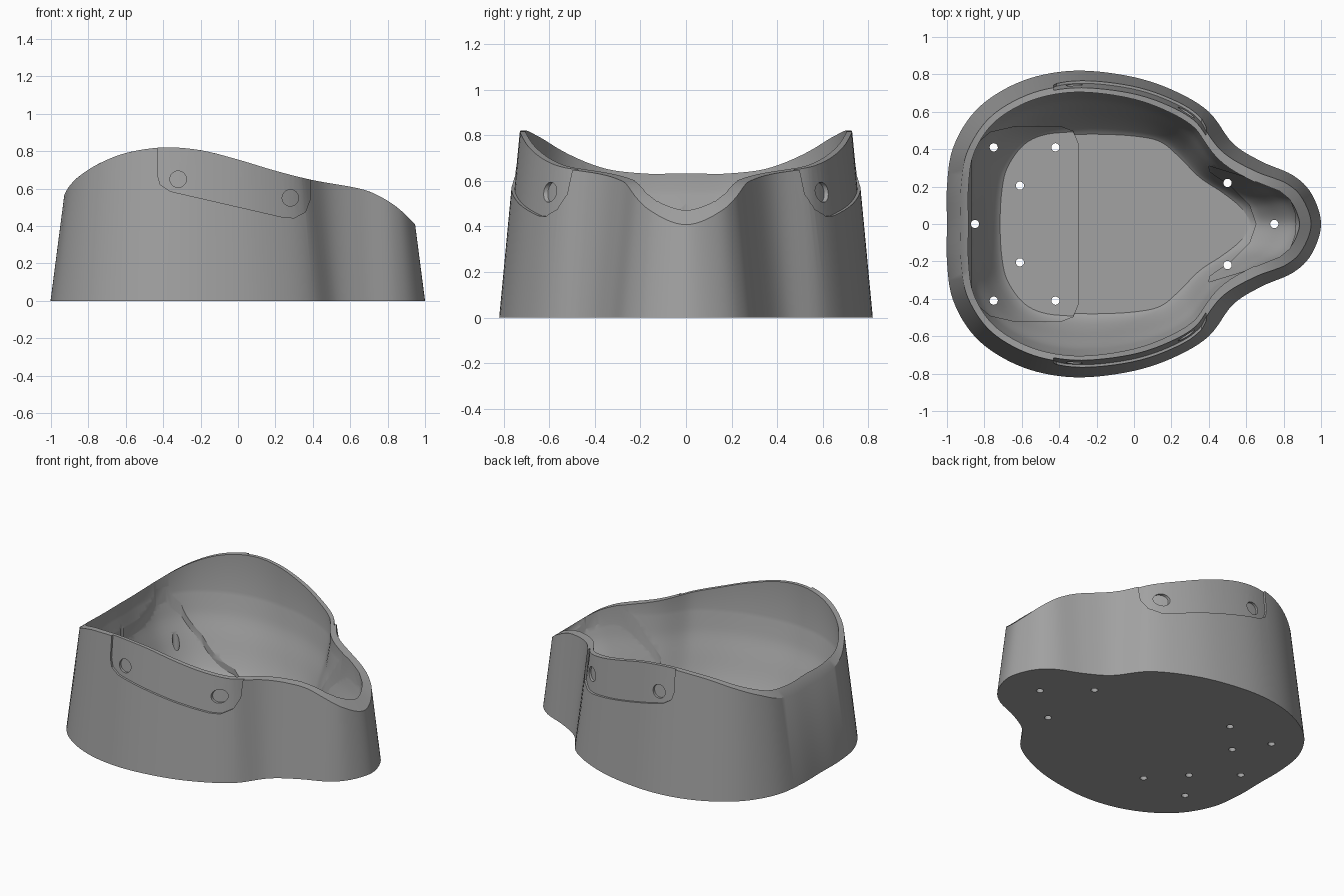
import bpy, bmesh, math
from mathutils import Vector

if "Cube" in bpy.data.objects:
    bpy.data.objects.remove(bpy.data.objects["Cube"])

grey = bpy.data.materials.new("plain grey")
grey.use_nodes = True
tone = (0.36, 0.36, 0.36, 1)
grey.diffuse_color = tone
grey.node_tree.nodes["Principled BSDF"].inputs["Base Color"].default_value = tone


def spline(pts, closed=True, steps=6):
    """Smooth curve through 2D points."""
    n, out = len(pts), []
    for i in range(n if closed else n - 1):
        ids = [(i + k) % n if closed else min(max(i + k, 0), n - 1) for k in (-1, 0, 1, 2)]
        a, b, c, d = (Vector(pts[k]) for k in ids)
        for s in range(steps):
            t = s / steps
            out.append(0.5 * (2 * b + (c - a) * t + (2 * a - 5 * b + 4 * c - d) * t ** 2
                              + (3 * b - a - 3 * c + d) * t ** 3))
    return out if closed else out + [Vector(pts[-1])]


def mirrored(half):
    """Complete a half outline that starts and ends on the centre line."""
    return half + [(x, -y) for x, y in reversed(half) if y > 0]


def normals(loop):
    """Outward normals of a clockwise loop."""
    out = []
    for i in range(len(loop)):
        t = (loop[(i + 1) % len(loop)] - loop[i - 1]).normalized()
        out.append(Vector((-t.y, t.x)))
    return out


def loft(name, rings):
    """Closed solid through a stack of rings."""
    bm = bmesh.new()
    loops = [[bm.verts.new(p) for p in ring] for ring in rings]
    n = len(loops[0])
    for a, b in zip(loops, loops[1:]):
        for i in range(n):
            j = (i + 1) % n
            bm.faces.new((a[i], a[j], b[j], b[i]))
    bm.faces.new(loops[0])
    bm.faces.new(loops[-1])
    bmesh.ops.recalc_face_normals(bm, faces=bm.faces)
    me = bpy.data.meshes.new(name)
    bm.to_mesh(me)
    bm.free()
    me.materials.append(grey)
    ob = bpy.data.objects.new(name, me)
    bpy.context.collection.objects.link(ob)
    return ob


def plan_prism(name, pts, low, high):
    return loft(name, [[(x, y, z) for x, y in pts] for z in (low, high)])


def side_prism(name, pts):
    return loft(name, [[(x, y, z) for x, z in pts] for y in (-1, 1)])


def length(me):
    xs = [v.co.x for v in me.vertices] or [0]
    return max(xs) - min(xs)


def combine(ob, other, operation="DIFFERENCE"):
    """Apply a boolean with the first solver that keeps the part whole; discard the helper."""
    mod = ob.modifiers.new("cut", "BOOLEAN")
    mod.operation, mod.object = operation, other
    done = False
    for solver in ("MANIFOLD", "EXACT"):
        mod.solver = solver
        bpy.context.view_layer.update()
        graph = bpy.context.evaluated_depsgraph_get()
        me = bpy.data.meshes.new_from_object(ob.evaluated_get(graph))
        if length(me) > 0.8 * length(ob.data):
            done = True
            break
    ob.modifiers.clear()
    if done:
        ob.data = me
    bpy.data.objects.remove(other)
    return done


def carve(ob, cutter, limit, operation):
    """Trim a cutter against a limiting solid, then cut with it."""
    if combine(cutter, limit, operation):
        combine(ob, cutter)
    else:
        bpy.data.objects.remove(cutter)


# Plan outlines of the base and of the flat inner floor, point for point
base_half = [(-1, 0), (-1, .2), (-.97, .4), (-.87, .58), (-.72, .705), (-.52, .79), (-.28, .82),
             (0, .785), (.22, .71), (.4, .6), (.53, .43), (.68, .335), (.85, .26), (.95, .16), (1, 0)]
floor_half = [(-.7, 0), (-.69, .18), (-.66, .3), (-.58, .41), (-.48, .46), (-.35, .475), (-.2, .48),
              (0, .47), (.14, .44), (.24, .36), (.35, .25), (.47, .17), (.56, .1), (.6, .05), (.62, 0)]
base, floor = spline(mirrored(base_half)), spline(mirrored(floor_half))
base_n, floor_n = normals(base), normals(floor)

# Flowing rim height along the length
rim = spline([(-1.1, .3), (-.96, .5), (-.93, .565), (-.9, .615), (-.85, .665), (-.75, .73), (-.6, .79),
              (-.4, .82), (-.2, .805), (0, .755), (.2, .695), (.4, .645), (.6, .61), (.7, .585),
              (.8, .535), (.88, .475), (.935, .42), (1.1, .25)], False)


def rim_height(x):
    for a, b in zip(rim, rim[1:]):
        if a.x <= x <= b.x:
            return a.y + (b.y - a.y) * (x - a.x) / (b.x - a.x)


def draft_point(p, n, z, inset=0):
    return (*(p - n * (inset + z * (.095 + .035 * n.x ** 2))), z)


def outer_rim():
    ring = []
    for p, n in zip(base, base_n):
        z = 0.5
        for _ in range(12):
            z = (z + rim_height(draft_point(p, n, z)[0])) / 2
        ring.append(draft_point(p, n, z))
    return ring


def inner_wall(inset):
    return [p - n * inset for p, n in zip(base, base_n)]


def bowl_rings(grow=0):
    """Inner surface from below the rim down to the floor, optionally enlarged."""
    rings = []
    tops = [min(rim_height(p.x) - .02, .56) for p in inner_wall(.115)]
    for s, t in spline([(1, 0), (.82, .1), (.67, .2), (.47, .4), (.265, .6), (.12, .77), (.04, .9), (0, 1)],
                       False, 3):
        rings.append([(*w.lerp(q + m * grow, t), .07 + s * (top - .07) - grow)
                      for w, q, m, top in zip(inner_wall(.115 - grow), floor, floor_n, tops)])
    return rings


# Hollow shell: outer wall, rim, bowl
inner_rim = [(*p, rim_height(p.x)) for p in inner_wall(.115)]
body = loft("tub_shell", [[(*p, 0) for p in base], outer_rim(), inner_rim] + bowl_rings())

# Shallow pad recesses in the floor and in the nose
rear_pad = mirrored([(-.865, 0), (-.865, .36), (-.84, .43), (-.77, .49), (-.64, .52), (-.39, .52),
                     (-.325, .495), (-.3, .43), (-.3, 0)])
nose_pad = [(.4, .31), (.58, .255), (.78, .175), (.835, .13), (.86, .06), (.865, 0)]
nose_pad += [(x, -y) for x, y in reversed(nose_pad[:-1])]
nose_inner = [(.405, .28), (.52, .2), (.62, .1), (.655, 0)]
nose_pad += [(x, -y) for x, y in nose_inner] + list(reversed(nose_inner[:-1]))
for pts in (rear_pad, nose_pad):
    limit = loft("limit", [[(*p, 1) for p in inner_wall(.1)]] + bowl_rings(.016))
    carve(body, plan_prism("pad", pts, -.2, .6), limit, "INTERSECT")


def circle(cx, cy, r, n=32):
    return [(cx + r * math.cos(math.tau * i / n), cy + r * math.sin(math.tau * i / n)) for i in range(n)]


# Side panels, with round dents sunk further in
panel = [(-.43, .93), (-.43, .67), (-.415, .62), (-.36, .585), (.24, .447), (.3, .443),
         (.36, .475), (.385, .54), (.385, .93)]
for pts, depth in ((panel, .014), (circle(.28, .55, .044), .03), (circle(-.32, .65, .044), .03)):
    limit = loft("limit", [[draft_point(p, n, z, depth) for p, n in zip(base, base_n)] for z in (0, .97)])
    carve(body, side_prism("side", pts), limit, "DIFFERENCE")

# Drilled holes through the floor
for x, y in mirrored([(-.75, .41), (-.42, .41), (-.61, .205), (-.85, 0), (.5, .22), (.75, 0)]):
    combine(body, plan_prism("drill", circle(x, y, .022, 20), -.1, 1.2))

bpy.ops.object.select_all(action="DESELECT")
body.select_set(True)
bpy.context.view_layer.objects.active = body
bpy.ops.object.shade_smooth_by_angle(angle=math.radians(30))
